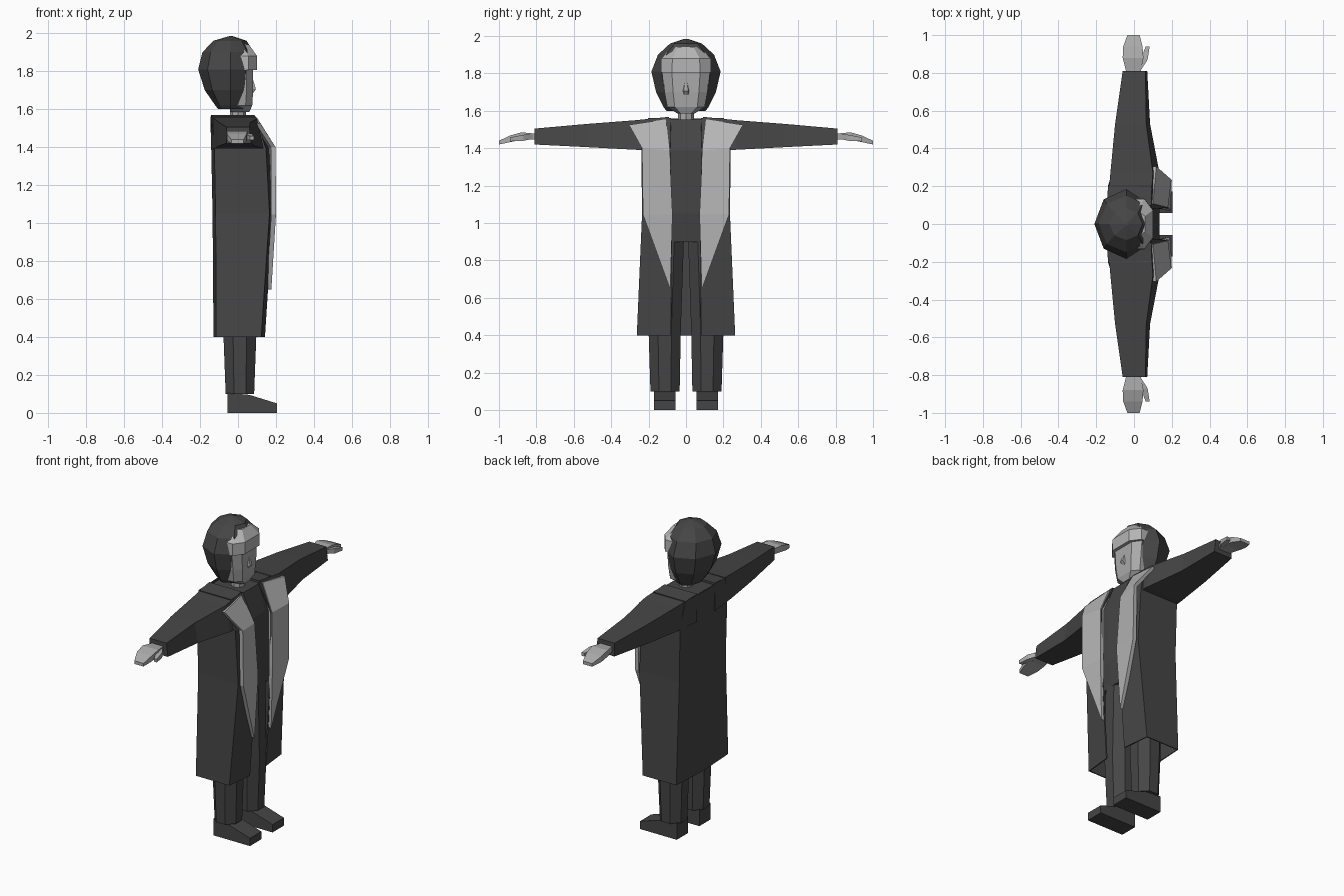
import bpy, bmesh, math


def material(name, v):
    m = bpy.data.materials.new(name)
    m.diffuse_color = (v, v, v, 1)
    return m


DARK = material("charcoal", 0.06)
SKIN = material("skin grey", 0.40)
LIGHT = material("light grey", 0.46)


def loft(name, rings, mat, closed=True):
    """Join equal-length point rings with quads; closed rings get end caps."""
    bm = bmesh.new()
    vs = [[bm.verts.new(p) for p in r] for r in rings]
    n = len(rings[0])
    for a, b in zip(vs, vs[1:]):
        for i in range(n if closed else n - 1):
            j = (i + 1) % n
            bm.faces.new((a[i], a[j], b[j], b[i]))
    if closed:
        bm.faces.new(vs[0])
        bm.faces.new(vs[-1])
    bmesh.ops.recalc_face_normals(bm, faces=bm.faces)
    me = bpy.data.meshes.new(name)
    bm.to_mesh(me)
    bm.free()
    me.materials.append(mat)
    ob = bpy.data.objects.new(name, me)
    bpy.context.collection.objects.link(ob)
    return ob


def sym(half):
    """Mirror a half outline (x, y) across y = 0."""
    return half + [(x, -y) for x, y in reversed(half)]


def at_z(outline, z):
    return [(x, y, z) for x, y in outline]


# Hair: eight-sided cap (z, back x, front x, half width)
hair = []
for z, xb, xf, w in [(1.60, -0.105, 0.05, 0.105), (1.62, -0.12, 0.055, 0.12),
                     (1.70, -0.175, 0.065, 0.16), (1.81, -0.21, 0.075, 0.185),
                     (1.90, -0.187, 0.085, 0.15), (1.96, -0.13, 0.045, 0.085),
                     (1.985, -0.045, -0.03, 0.01)]:
    ring = []
    for k in range(8):
        c, s = math.cos(k * math.pi / 4), math.sin(k * math.pi / 4)
        ring.append((-0.04 + c * ((xf + 0.04) if c > 0 else (-0.04 - xb)), s * w, z))
    hair.append(ring)
loft("hair", hair, DARK)

# Face, fringe, nose and neck
loft("face", [at_z(sym([(-0.04, w), (f - 0.035, w), (f, w * 0.6)]), z)
              for z, f, w in [(1.585, 0.06, 0.045), (1.62, 0.075, 0.1),
                              (1.70, 0.08, 0.115), (1.82, 0.08, 0.127)]], SKIN)
loft("fringe", [at_z(sym([(0.0, w), (f - 0.045, w), (f, w * 0.55)]), z)
                for z, f, w in [(1.805, 0.10, 0.135), (1.88, 0.10, 0.133),
                                (1.94, 0.058, 0.075)]], LIGHT)
loft("nose", [at_z(sym([(0.07, w), (f, w * 0.6)]), z)
              for z, f, w in [(1.685, 0.08, 0.016), (1.705, 0.094, 0.02),
                              (1.75, 0.081, 0.01)]], SKIN)
loft("neck", [[(0.042 * math.cos(a * math.pi / 4), 0.042 * math.sin(a * math.pi / 4), z)
               for a in range(8)] for z in (1.52, 1.64)], SKIN)

# Shirt and hips under the coat
loft("shirt", [at_z(sym([(b, w), (f, w), (f + 0.01, 0.08)]), z)
               for z, b, f, w in [(0.90, -0.09, 0.09, 0.18), (1.05, -0.1, 0.115, 0.19),
                                  (1.39, -0.11, 0.125, 0.20), (1.555, -0.13, 0.08, 0.14)]], DARK)

# Long coat, open at the front
coat = loft("coat", [at_z(sym([(f, yi), (sf, w), (sb, w), (b, 0.001)]), z)
                     for z, b, sb, sf, f, w, yi in
                     [(0.40, -0.125, -0.112, 0.12, 0.138, 0.26, 0.08),
                      (1.05, -0.13, -0.115, 0.163, 0.18, 0.232, 0.075),
                      (1.39, -0.137, -0.122, 0.145, 0.172, 0.236, 0.085),
                      (1.56, -0.142, -0.135, 0.09, 0.088, 0.20, 0.08)]], DARK, closed=False)
mod = coat.modifiers.new("cloth thickness", 'SOLIDIFY')
mod.thickness = 0.008
mod.offset = 0

for side, s in (("right", -1), ("left", 1)):
    # Sleeve: (y, back x, front x top, front x bottom, bottom z, top z)
    loft(side + "_sleeve",
         [[(b, s * y, hi), (ft, s * y, hi), (fb, s * y, lo), (b, s * y, lo)]
          for y, b, ft, fb, lo, hi in [(0.09, -0.142, 0.088, 0.13, 1.39, 1.568),
                                       (0.27, -0.125, 0.10, 0.135, 1.392, 1.55),
                                       (0.53, -0.10, 0.065, 0.085, 1.406, 1.53),
                                       (0.81, -0.06, 0.06, 0.07, 1.42, 1.505)]], DARK)
    # Hand and thumb
    loft(side + "_hand",
         [[(b, s * y, hi), (f, s * y, hi), (f, s * y, lo), (b, s * y, lo)]
          for y, b, f, lo, hi in [(0.80, -0.04, 0.035, 1.448, 1.478),
                                  (0.88, -0.06, 0.05, 1.445, 1.485),
                                  (0.94, -0.057, 0.045, 1.433, 1.468),
                                  (1.00, -0.035, 0.03, 1.42, 1.44)]], SKIN)
    loft(side + "_thumb",
         [[(b, s * y, hi), (f, s * y, hi), (f, s * y, lo), (b, s * y, lo)]
          for y, b, f, lo, hi in [(0.82, 0.01, 0.04, 1.45, 1.475),
                                  (0.87, 0.035, 0.072, 1.44, 1.472),
                                  (0.94, 0.062, 0.083, 1.437, 1.458)]], SKIN)
    # Lapel plate: inner and outer edge points, top to tip
    loft(side + "_lapel",
         [[(xi, s * yi, zi), (xo, s * yo, zo), (xo - 0.025, s * yo, zo), (xi - 0.025, s * yi, zi)]
          for xi, yi, zi, xo, yo, zo in [(0.10, 0.107, 1.555, 0.118, 0.305, 1.525),
                                         (0.18, 0.088, 1.39, 0.198, 0.235, 1.40),
                                         (0.194, 0.072, 1.045, 0.20, 0.23, 1.045),
                                         (0.176, 0.084, 0.65, 0.176, 0.088, 0.655)]], LIGHT)
    # Trouser leg, eight-sided
    loft(side + "_trouser_leg",
         [[(0.01 + rx * math.cos((k + .5) * math.pi / 4) / 0.924,
            s * (cy + ry * math.sin((k + .5) * math.pi / 4) / 0.924), z) for k in range(8)]
          for z, cy, rx, ry in [(0.10, 0.112, 0.075, 0.078), (0.42, 0.114, 0.087, 0.086),
                                (0.95, 0.098, 0.09, 0.088)]], DARK)
    # Shoe: side profile swept across its width
    loft(side + "_shoe",
         [[(x, s * y, z) for x, z in [(-0.055, 0), (0.205, 0), (0.205, 0.05),
                                      (0.06, 0.095), (-0.055, 0.105)]]
          for y in (0.057, 0.172)], DARK)
